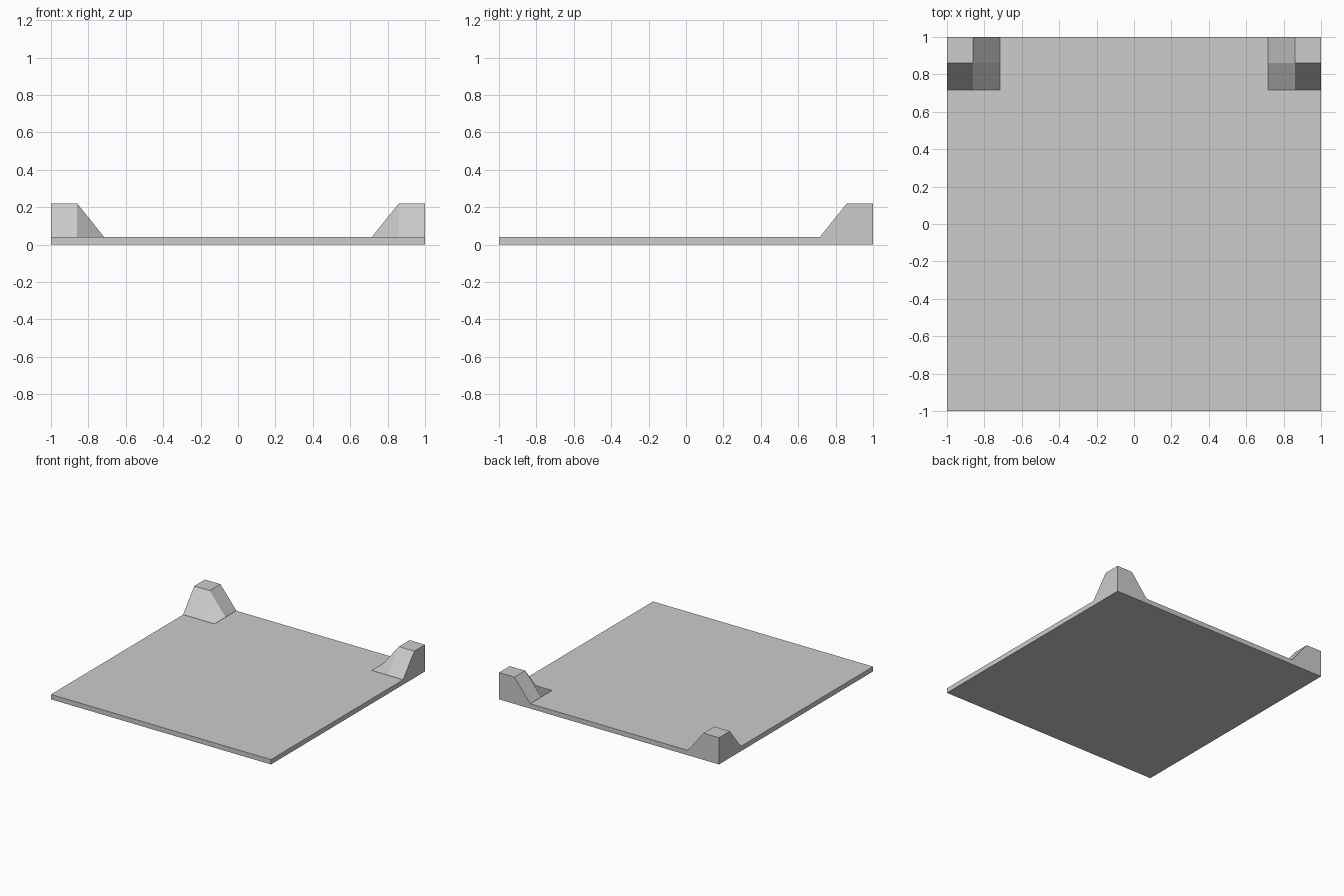
import bpy
import bmesh

cube = bpy.data.objects.get("Cube")
if cube:
    bpy.data.objects.remove(cube)

grey = bpy.data.materials.new("plain_grey")
grey.use_nodes = True
COLOUR = (0.604, 0.604, 0.604, 1)
grey.diffuse_color = COLOUR
grey.node_tree.nodes["Principled BSDF"].inputs["Base Color"].default_value = COLOUR

PLATE = 0.04     # plate thickness
TOP = 0.22       # height of corner blocks
FOOT = PLATE + 0.001
INNER = 0.14     # width of block top
OUTER = 0.284    # width of block foot


def finish(bm, name):
    bmesh.ops.recalc_face_normals(bm, faces=bm.faces)
    mesh = bpy.data.meshes.new(name)
    bm.to_mesh(mesh)
    bm.free()
    mesh.materials.append(grey)
    obj = bpy.data.objects.new(name, mesh)
    bpy.context.collection.objects.link(obj)


# Square base plate
bm = bmesh.new()
bmesh.ops.create_cube(bm, size=1)
bmesh.ops.scale(bm, vec=(2, 2, PLATE), verts=bm.verts)
bmesh.ops.translate(bm, vec=(0, 0, PLATE / 2), verts=bm.verts)
finish(bm, "base_plate")


# Corner block: u and v run inward from the plate's back corner
def corner_block(name, side):
    bm = bmesh.new()

    def point(u, v, z):
        return bm.verts.new((side * (1 - u), 1 - v, z))

    t00, t10, t11, t01 = [point(u, v, TOP) for u, v in
                          ((0, 0), (INNER, 0), (INNER, INNER), (0, INNER))]
    f00, fx, fxm, fc, fym, fy = [point(u, v, FOOT) for u, v in
                                 ((0, 0), (OUTER, 0), (OUTER, INNER),
                                  (OUTER, OUTER), (INNER, OUTER), (0, OUTER))]
    for face in ((t00, t10, t11, t01),     # flat top
                 (f00, fx, t10, t00),      # back wall
                 (f00, t00, t01, fy),      # side wall
                 (t10, fx, fxm, t11),      # inward slope
                 (t01, t11, fym, fy),      # forward slope
                 (fym, t11, fxm, fc)):     # folded corner
        bm.faces.new(face)
    # Sink the foot slightly into the plate and close it
    rim = [e for e in bm.edges if e.is_boundary]
    sunk = bmesh.ops.extrude_edge_only(bm, edges=rim)["geom"]
    bmesh.ops.translate(bm, vec=(0, 0, -0.002),
                        verts=[g for g in sunk if isinstance(g, bmesh.types.BMVert)])
    bmesh.ops.holes_fill(bm, edges=[e for e in bm.edges if e.is_boundary], sides=0)
    finish(bm, name)


corner_block("left_corner_block", 1)
corner_block("right_corner_block", -1)
